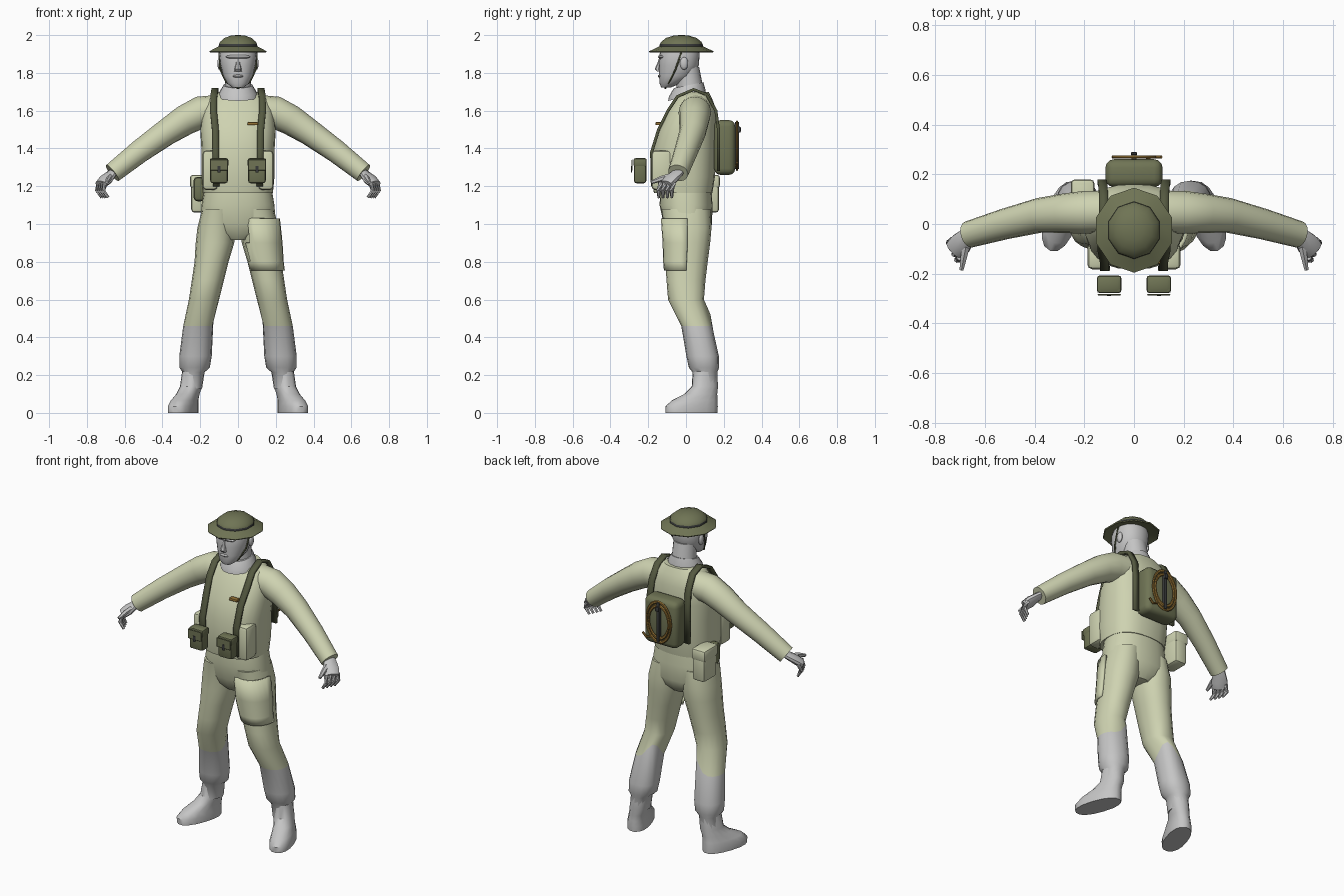
import bpy, bmesh, math
from mathutils import Vector, Matrix

if "Cube" in bpy.data.objects:
    bpy.data.objects.remove(bpy.data.objects["Cube"])

PARTS = []


def material(name, rgb):
    m = bpy.data.materials.new(name)
    m.use_nodes = True
    m.diffuse_color = (*rgb, 1)
    m.node_tree.nodes["Principled BSDF"].inputs["Base Color"].default_value = (*rgb, 1)
    return m


SAGE = material("pale sage cloth", (0.62, 0.65, 0.44))
GREY = material("plain grey", (0.56, 0.56, 0.56))
OLIVE = material("olive canvas", (0.16, 0.175, 0.09))
DARK = material("dark olive webbing", (0.09, 0.10, 0.052))
BLACK = material("charcoal", (0.04, 0.042, 0.042))
GOLD = material("brown gold", (0.30, 0.17, 0.035))


def finish(name, bm, mats, mirror=False):
    bmesh.ops.recalc_face_normals(bm, faces=bm.faces)
    mesh = bpy.data.meshes.new(name)
    bm.to_mesh(mesh)
    bm.free()
    for m in mats:
        mesh.materials.append(m)
    ob = bpy.data.objects.new(name, mesh)
    bpy.context.collection.objects.link(ob)
    if mirror:
        ob.modifiers.new("mirror", 'MIRROR')
    PARTS.append(ob)
    return ob


def hoop(c, rx, ry, rot=Matrix.Identity(3), n=16, e=2.0, tilt=0):
    """Ring of points on a superellipse."""
    pts = []
    for k in range(n):
        a = math.tau * k / n + math.pi / 2
        x, y = math.cos(a), math.sin(a)
        x = math.copysign(abs(x) ** (2 / e), x) * rx
        y = math.copysign(abs(y) ** (2 / e), y) * ry
        pts.append(Vector(c) + rot @ Vector((x, y, tilt * y)))
    return pts


def loft(name, rings, mats, mirror=False, rule=lambda i: 0, keep=None):
    bm = bmesh.new()
    rows = [[bm.verts.new(p) for p in r] for r in rings]
    n = len(rows[0])
    for i, (a, b) in enumerate(zip(rows, rows[1:])):
        for k in range(n):
            j = (k + 1) % n
            f = bm.faces.new((a[k], a[j], b[j], b[k]))
            f.material_index = rule(i)
    if keep is None:
        bm.faces.new(rows[0]).material_index = rule(0)
        bm.faces.new(rows[-1]).material_index = rule(len(rows) - 2)
    else:
        drop = [f for f in bm.faces if not keep(f.calc_center_median())]
        bmesh.ops.delete(bm, geom=drop, context='FACES')
    return finish(name, bm, mats, mirror)


def stack(name, table, mat, mirror=False, **kw):
    """Loft of level rings given as (x, y, z, rx, ry)."""
    return loft(name, [hoop(t[:3], t[3], t[4], **kw) for t in table], [mat], mirror)


def tube(name, path, radii, mat, mirror=True, n=8, flat=1.0):
    pts = [Vector(p) for p in path]
    rings = []
    for i, p in enumerate(pts):
        t = pts[min(i + 1, len(pts) - 1)] - pts[max(i - 1, 0)]
        rot = t.to_track_quat('Z', 'Y').to_matrix()
        rings.append(hoop(p, radii[i], radii[i] * flat, rot, n))
    return loft(name, rings, [mat], mirror)


def box(name, c, size, mat, bevel=0.0, mirror=False, segments=2):
    bm = bmesh.new()
    bmesh.ops.create_cube(bm, size=1, matrix=Matrix.Translation(c) @ Matrix.Diagonal((*size, 1)))
    if bevel:
        bmesh.ops.bevel(bm, geom=bm.edges[:], offset=bevel, segments=segments,
                        profile=0.5, affect='EDGES')
    return finish(name, bm, [mat], mirror)


def ball(name, c, size, mat, mirror=False):
    bm = bmesh.new()
    bmesh.ops.create_uvsphere(bm, u_segments=10, v_segments=6, radius=1,
                              matrix=Matrix.Translation(c) @ Matrix.Diagonal((*size, 1)))
    return finish(name, bm, [mat], mirror)


# Jacket body and trouser seat
stack("jacket", [(0, -.015, 1.165, .185, .155), (0, -.015, 1.25, .193, .168),
                 (0, -.01, 1.4, .194, .168), (0, .005, 1.5, .2, .155),
                 (0, .03, 1.6, .19, .13), (0, .04, 1.66, .16, .1),
                 (0, .045, 1.7, .1, .075)], SAGE, n=24, e=2.5)
stack("trouser_seat", [(0, 0, 1.19, .178, .135), (0, 0, 1.1, .193, .14),
                       (0, .01, 1.0, .2, .128), (0, .01, .95, .15, .11),
                       (0, .01, .915, .07, .08)], SAGE, n=24, e=2.3)

# Legs, with a jagged colour change above the calf
LEG = [(.1, 0, 1.08, .09, .13), (.115, .01, .98, .1, .125), (.122, .008, .9, .102, .12),
       (.14, .003, .8, .09, .112), (.16, 0, .7, .085, .103), (.18, 0, .6, .08, .095),
       (.21, .055, .46, .08, .08), (.225, .088, .3, .086, .086), (.23, .095, .24, .081, .08),
       (.235, .1, .215, .058, .066), (.245, .1, .13, .055, .066)]
rings = [hoop(t[:3], t[3], t[4], e=2.2) for t in LEG]
for p in rings[6]:
    d = (p - Vector(LEG[6][:3])).normalized()
    p.z += .09 * max(0, d.dot(Vector((-.75, .66, 0)))) ** 4
loft("legs", rings, [SAGE, GREY], True, rule=lambda i: int(i >= 6))

# Thigh pocket wrapping the outer front of the left leg
pocket = [hoop((x, y, z), a + .012, b + .012, e=2.2, n=24) for x, y, z, a, b in
          [(.11, .006, 1.03, .1, .127), LEG[2], LEG[3], (.149, .002, .755, .087, .107)]]
ob = loft("thigh_pocket", pocket, [SAGE], keep=lambda p: p.y < -.005 and p.x > .06)
ob.modifiers.new("thickness", 'SOLIDIFY').thickness = .016

# Boots turned outwards
turn = Matrix.Rotation(.33, 3, 'Z')
boot = [(.29, .03, 0, .065, .145), (.29, .03, .035, .066, .146), (.283, .045, .065, .06, .128),
        (.265, .078, .1, .055, .09), (.248, .1, .14, .056, .07), (.238, .1, .22, .055, .064)]
loft("boots", [hoop(t[:3], t[3], t[4], turn, e=2.3) for t in boot], [GREY], True)

# Sleeves and hands
tube("sleeves", [(.09, .05, 1.6), (.2, .047, 1.59), (.28, .043, 1.55), (.38, .035, 1.485),
                 (.52, 0, 1.385), (.665, -.042, 1.27)],
     [.085, .086, .08, .07, .062, .054], SAGE, n=16)
tube("palms", [(.63, -.035, 1.295), (.67, -.05, 1.265), (.70, -.082, 1.235), (.725, -.106, 1.21)],
     [.036, .038, .048, .042], GREY, n=10, flat=.55)
for i in range(4):
    s = i - 1.5
    k = Vector((.718 + s * .011, -.1 + s * .023, 1.218))
    tube("finger_%d" % (i + 1), [k, k + Vector((.012, -.01, -.04)), k + Vector((-.014, -.01, -.078))],
         [.014, .012, .008], GREY, n=6)
tube("thumbs", [(.675, -.08, 1.25), (.685, -.13, 1.24), (.695, -.185, 1.22)],
     [.018, .015, .009], GREY, n=6)

# Head, neck and collar
stack("head", [(0, -.105, 1.723, .03, .026), (0, -.085, 1.745, .058, .056),
               (0, -.05, 1.785, .08, .092), (0, -.038, 1.84, .094, .106),
               (0, -.034, 1.9, .1, .106), (0, -.03, 1.955, .085, .09)], GREY, n=20, e=2.2)
stack("neck", [(0, .03, 1.64, .085, .075), (0, .018, 1.74, .07, .07),
               (0, .005, 1.83, .07, .065)], GREY)
stack("collar", [(0, .005, 1.672, .105, .1), (0, .006, 1.695, .1, .096),
                 (0, .014, 1.735, .077, .078)], GREY, n=18, tilt=.2)
stack("nose", [(0, -.14, 1.808, .02, .014), (0, -.146, 1.82, .019, .02),
               (0, -.14, 1.85, .011, .012), (0, -.132, 1.88, .01, .01)], GREY, n=8)
ball("lips", (0, -.135, 1.783), (.03, .014, .009), GREY)
ball("brow", (0, -.128, 1.885), (.07, .02, .012), GREY)
ball("ears", (.098, -.01, 1.85), (.012, .022, .034), GREY, True)
tube("chin_strap", [(.1, -.02, 1.92), (.095, -.055, 1.82), (.062, -.09, 1.75), (0, -.11, 1.718)],
     [.005] * 4, DARK, n=5)

# Wide-brimmed helmet with a dark band
helmet = [(.1, 1.926), (.156, 1.908), (.16, 1.914), (.113, 1.938), (.108, 1.941), (.106, 1.953),
          (.099, 1.965), (.075, 1.985), (.04, 1.997), (.01, 2.0)]
loft("helmet", [hoop((0, -.025, z), r, r * 1.07, n=10) for r, z in helmet], [OLIVE, BLACK],
     rule=lambda i: int(i == 4))

# Shoulder straps running over to the pack
bm = bmesh.new()
path = [(.115, -.178, 1.2), (.118, -.182, 1.38), (.12, -.145, 1.5), (.13, -.095, 1.6),
        (.128, -.045, 1.675), (.122, .04, 1.712), (.122, .11, 1.685), (.126, .158, 1.6),
        (.13, .172, 1.5), (.13, .172, 1.28)]
rows = [[bm.verts.new((x + s * .018, y, z)) for s in (-1, 1)] for x, y, z in path]
for a, b in zip(rows, rows[1:]):
    bm.faces.new((a[0], a[1], b[1], b[0]))
ob = finish("shoulder_straps", bm, [DARK], True)
thick = ob.modifiers.new("thickness", 'SOLIDIFY')
thick.thickness, thick.offset = .016, 0

# Front pouches and pale side pockets
box("side_pockets", (.148, -.13, 1.285), (.08, .105, .21), SAGE, .02, True)
box("pouches", (.1, -.243, 1.283), (.094, .066, .135), OLIVE, .014, True)
box("pouch_lids", (.1, -.243, 1.325), (.098, .07, .046), OLIVE, .01, True)
box("pouch_flaps", (.1, -.285, 1.312), (.094, .006, .058), OLIVE, .002, True, 1)
box("pouch_tabs", (.1, -.288, 1.29), (.016, .004, .036), BLACK, 0, True)
box("whistle", (.078, -.146, 1.531), (.056, .03, .016), GOLD, .004)

# Right hip bag and bottle
box("hip_bag", (-.205, .11, 1.16), (.085, .13, .2), SAGE, .018)
box("hip_bag_flap", (-.207, .11, 1.225), (.094, .138, .07), SAGE, .014)
box("hip_bottle", (-.205, .03, 1.185), (.062, .085, .13), OLIVE, .022)

# Backpack with a coiled line
box("backpack", (0, .205, 1.405), (.23, .112, .29), OLIVE, .034, segments=3)
for i, r in enumerate((.084, .068)):
    bpy.ops.mesh.primitive_torus_add(location=(0, .27, 1.415), rotation=(math.pi / 2, 0, 0),
                                     major_radius=r, minor_radius=.007,
                                     major_segments=28, minor_segments=6)
    ob = bpy.context.object
    ob.name = "coil_%d" % (i + 1)
    ob.scale.y = 1.48
    ob.data.materials.append(GOLD)
    PARTS.append(ob)
tube("coil_end", [(.05, .268, 1.315), (.085, .27, 1.3), (.11, .27, 1.325)], [.007] * 3,
     GOLD, False, 6)
box("coil_bar", (0, .27, 1.415), (.02, .022, .25), BLACK, .004)
box("coil_knob", (0, .283, 1.5), (.024, .014, .03), BLACK, .004)

# Shading
bpy.ops.object.select_all(action='DESELECT')
for ob in PARTS:
    ob.select_set(True)
bpy.context.view_layer.objects.active = PARTS[0]
bpy.ops.object.shade_smooth_by_angle(angle=math.radians(40))
bpy.ops.object.select_all(action='DESELECT')
